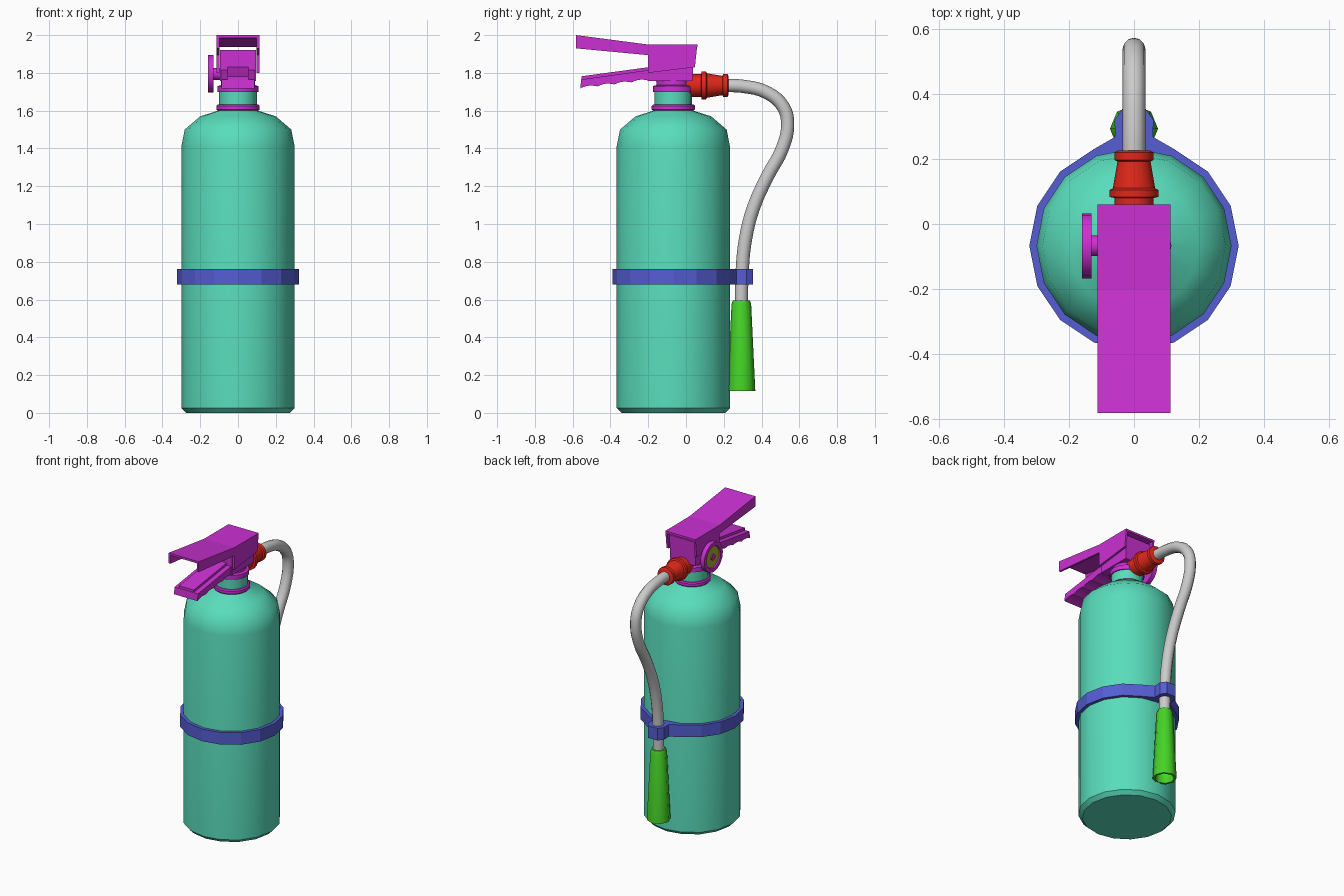
import bpy, math
from mathutils import Vector, Matrix

if "Cube" in bpy.data.objects:
    bpy.data.objects.remove(bpy.data.objects["Cube"])

CY = -0.067  # bottle axis in y


def material(name, r, g, b):
    m = bpy.data.materials.new(name)
    m.diffuse_color = (r, g, b, 1)
    m.use_nodes = True
    m.node_tree.nodes["Principled BSDF"].inputs["Base Color"].default_value = m.diffuse_color
    return m


TEAL = material("teal", 0.1, 0.72, 0.5)
PURPLE = material("purple", 0.6, 0.03, 0.65)
RED = material("red", 0.75, 0.02, 0.01)
GREEN = material("green", 0.06, 0.65, 0.02)
BLUE = material("blue", 0.09, 0.11, 0.65)
OLIVE = material("olive", 0.4, 0.42, 0.02)


def make(name, verts, faces, mat, smooth=0):
    me = bpy.data.meshes.new(name)
    me.from_pydata(verts, [], faces)
    ob = bpy.data.objects.new(name, me)
    bpy.context.collection.objects.link(ob)
    me.materials.append(mat)
    bpy.ops.object.select_all(action='DESELECT')
    ob.select_set(True)
    bpy.context.view_layer.objects.active = ob
    bpy.ops.object.mode_set(mode='EDIT')
    bpy.ops.mesh.select_all(action='SELECT')
    bpy.ops.mesh.normals_make_consistent(inside=False)
    bpy.ops.object.mode_set(mode='OBJECT')
    if smooth:
        bpy.ops.object.shade_smooth_by_angle(angle=math.radians(smooth))
    return ob


def lathe(name, profile, origin, mat, axis=(0, 0, 1), n=16, smooth=40):
    """Revolve (radius, height) pairs about an axis, capping both ends."""
    turn = Vector((0, 0, 1)).rotation_difference(Vector(axis)).to_matrix().to_4x4()
    mtx = Matrix.Translation(origin) @ turn
    verts = [mtx @ Vector((r * math.cos(2 * math.pi * i / n), r * math.sin(2 * math.pi * i / n), h))
             for r, h in profile for i in range(n)]
    faces = [(k * n + i, k * n + (i + 1) % n, (k + 1) * n + (i + 1) % n, (k + 1) * n + i)
             for k in range(len(profile) - 1) for i in range(n)]
    last = (len(profile) - 1) * n
    faces += [tuple(range(n)), tuple(range(last, last + n))]
    return make(name, verts, faces, mat, smooth)


def prism(name, outline, lo, hi, mat, axis='x'):
    """Extrude a (y, z) outline along x, or an (x, y) outline along z."""
    n = len(outline)
    put = (lambda a, b, t: (t, a, b)) if axis == 'x' else (lambda a, b, t: (a, b, t))
    verts = [put(a, b, t) for t in (lo, hi) for a, b in outline]
    faces = [(i, (i + 1) % n, n + (i + 1) % n, n + i) for i in range(n)]
    faces += [tuple(range(n)), tuple(range(n, 2 * n))]
    return make(name, verts, faces, mat)


# Bottle and neck collars
lathe("bottle", [(0.275, 0), (0.3, 0.025), (0.3, 1.41), (0.282, 1.5), (0.2, 1.57),
                 (0.105, 1.6), (0.1, 1.605), (0.1, 1.72)], (0, CY, 0), TEAL)
lathe("lower_collar", [(0.108, 1.6), (0.115, 1.607), (0.115, 1.625), (0.108, 1.632)], (0, CY, 0), PURPLE)
lathe("upper_collar", [(0.108, 1.7), (0.108, 1.73), (0.09, 1.735), (0.09, 1.77)], (0, CY, 0), PURPLE)

# Valve block
prism("valve_block", [(-0.2, 1.757), (0.035, 1.757), (0.04, 1.92), (-0.2, 1.92)], -0.095, 0.095, PURPLE)

# Upper lever: folded channel, open below and at both ends
T = 0.014
prism("upper_lever_top", [(-0.582, 2.0), (-0.2, 1.95), (0.06, 1.95), (0.06, 1.95 - T),
                          (-0.2, 1.95 - T), (-0.582, 2.0 - T)], -0.113, 0.113, PURPLE)
side = [(-0.582, 1.999), (-0.2, 1.949), (0.06, 1.949), (0.047, 1.83), (-0.2, 1.8),
        (-0.2, 1.894), (-0.582, 1.93)]
for s, label in ((-1, "left"), (1, "right")):
    prism("upper_lever_" + label, side, *sorted((s * 0.113, s * (0.113 - T))), PURPLE)

# Lower grip with a wavy finger edge and a raised centre strip
wave = []
for i in range(29):
    t = i / 28
    wave.append((-0.56 + 0.36 * t, 1.718 + 0.042 * t + 0.009 * abs(math.sin(4 * math.pi * t))))
prism("lower_grip", wave + [(-0.2, 1.815), (-0.555, 1.765)], -0.088, 0.088, PURPLE)
prism("grip_strip", [(-0.553, 1.73), (-0.2, 1.77), (-0.2, 1.83), (-0.553, 1.782)], -0.055, 0.055, PURPLE)

# Pressure gauge on the left side
gauge = (-0.09, CY, 1.795)
lathe("gauge_body", [(0.032, 0), (0.032, 0.04), (0.1, 0.04), (0.1, 0.07), (0.075, 0.07), (0.07, 0.06)],
      gauge, PURPLE, (-1, 0, 0))
lathe("gauge_face", [(0.073, 0.05), (0.073, 0.062)], gauge, OLIVE, (-1, 0, 0))
lathe("gauge_hub", [(0.02, 0.055), (0.02, 0.07)], gauge, PURPLE, (-1, 0, 0), n=12)

# Hose coupling
lathe("hose_coupling", [(0.06, 0), (0.06, 0.08), (0.075, 0.083), (0.075, 0.105), (0.065, 0.11),
                        (0.051, 0.192), (0.06, 0.197), (0.06, 0.22), (0.05, 0.226)],
      (0, 0, 1.733), RED, (0, 1, 0))

# Hose: smooth path with a round bevel
path = [(0.2, 1.733), (0.3, 1.729), (0.43, 1.695), (0.515, 1.62), (0.538, 1.53), (0.51, 1.40),
        (0.43, 1.25), (0.355, 1.08), (0.315, 0.92), (0.298, 0.76), (0.293, 0.56)]
cu = bpy.data.curves.new("hose", 'CURVE')
cu.dimensions = '3D'
cu.bevel_depth = 0.035
cu.bevel_resolution = 4
cu.resolution_u = 4
cu.use_fill_caps = True
sp = cu.splines.new('BEZIER')
sp.bezier_points.add(len(path) - 1)
for p, (y, z) in zip(sp.bezier_points, path):
    p.co = (0, y, z)
    p.handle_left_type = p.handle_right_type = 'AUTO'
hose = bpy.data.objects.new("hose", cu)
bpy.context.collection.objects.link(hose)

# Discharge horn, hollow from below
lathe("horn", [(0.035, 0.595), (0.045, 0.595), (0.052, 0.575), (0.074, 0.115), (0.06, 0.115), (0.04, 0.5)],
      (0, 0.293, 0), GREEN, n=8, smooth=50)

# Strap round the bottle with a clip round the hose
ring = []
for i in range(5, 20):  # all corners but the rearmost one
    a = math.tau * i / 16
    ring.append((0.322 * math.cos(a), CY + 0.322 * math.sin(a)))
clip = [(0.058, 0.268), (0.06, 0.32), (0.035, 0.355)]
outline = ring + clip + [(-x, y) for x, y in reversed(clip)]
prism("strap", outline, 0.68, 0.762, BLUE, axis='z')
